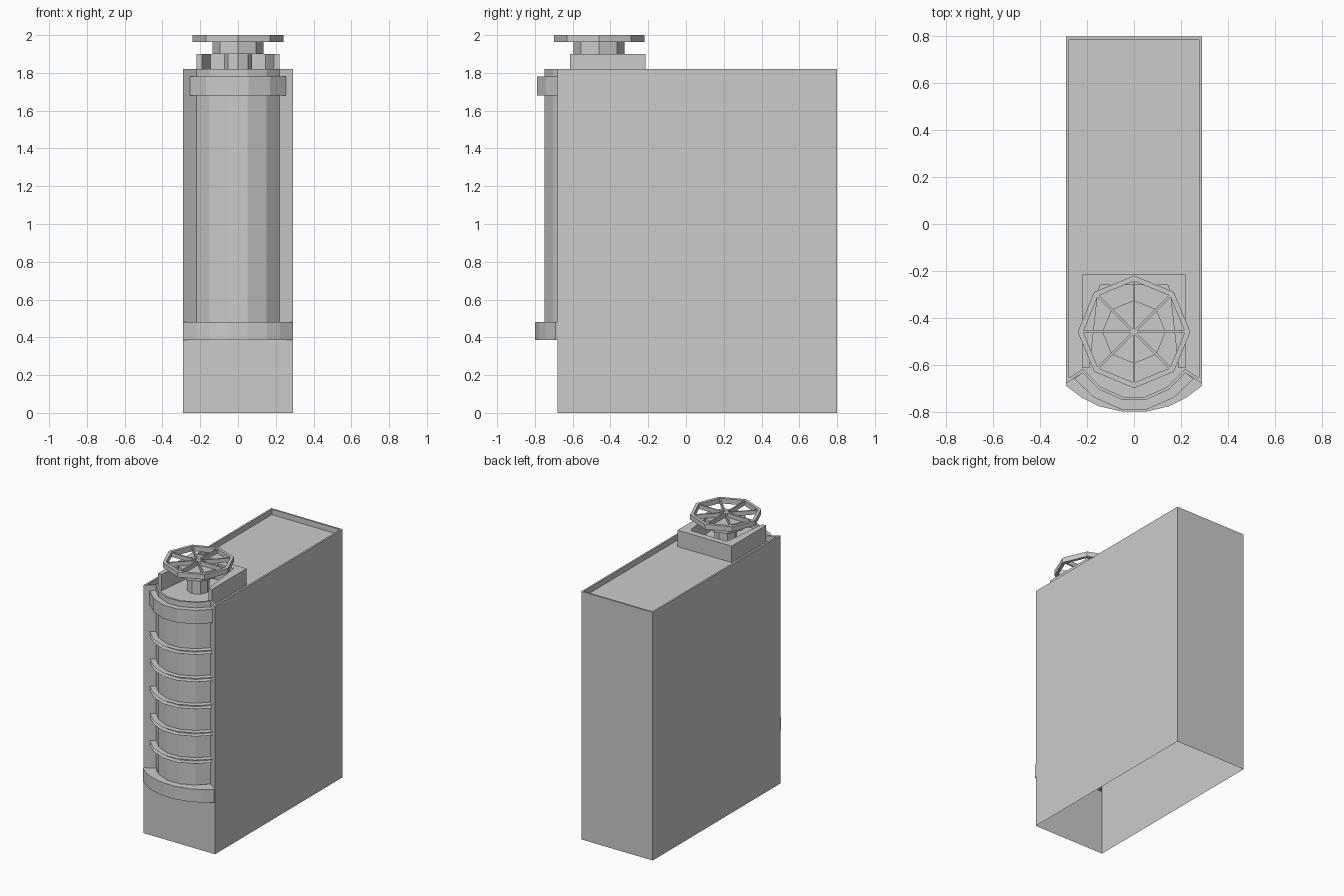
import bpy, bmesh, math
from mathutils import Vector

if "Cube" in bpy.data.objects:
    bpy.data.objects.remove(bpy.data.objects["Cube"])


def mesh(name, build):
    bm = bmesh.new()
    build(bm)
    bmesh.ops.recalc_face_normals(bm, faces=bm.faces)
    me = bpy.data.meshes.new(name)
    bm.to_mesh(me)
    bm.free()
    ob = bpy.data.objects.new(name, me)
    bpy.context.collection.objects.link(ob)
    return ob


def ring(bm, pts, z):
    return [bm.verts.new((x, y, z)) for x, y in pts]


def bridge(bm, a, b):
    n = len(a)
    for i in range(n):
        bm.faces.new((a[i], a[(i + 1) % n], b[(i + 1) % n], b[i]))


def prism(name, pts, z0, z1, caps=True):
    def build(bm):
        a, b = ring(bm, pts, z0), ring(bm, pts, z1)
        bridge(bm, a, b)
        if caps:
            bm.faces.new(a)
            bm.faces.new(b)
    return mesh(name, build)


def plate(name, pts, z):
    return mesh(name, lambda bm: bm.faces.new(ring(bm, pts, z)))


def inset(pts, d):
    # mitred offset toward the inside of a counter-clockwise loop
    out, n = [], len(pts)
    for i in range(n):
        p, q, r = (Vector(pts[k % n]) for k in (i - 1, i, i + 1))
        e, f = (q - p).normalized(), (r - q).normalized()
        n1, n2 = Vector((-e.y, e.x)), Vector((-f.y, f.x))
        out.append(tuple(q + (n1 + n2) * d / (1 + n1.dot(n2))))
    return out


def both(half):
    # mirror a right-hand half profile, running left to right
    return [(-x, y) for x, y in reversed(half)] + half


def octagon(r, cy=-0.46):
    return [(r * math.cos(i * math.pi / 4), cy + r * math.sin(i * math.pi / 4)) for i in range(8)]


bay = both([(0.05, -0.75), (0.15, -0.705), (0.22, -0.635)])
footprint = [(-0.29, -0.68)] + bay + [(0.29, -0.68), (0.29, 0.80), (-0.29, 0.80)]


# Tower shell with parapet and sunken roof
def tower(bm):
    inner = inset(footprint, 0.013)
    loops = [ring(bm, footprint, 0.48), ring(bm, footprint, 1.82),
             ring(bm, inner, 1.82), ring(bm, inner, 1.78)]
    for a, b in zip(loops, loops[1:]):
        bridge(bm, a, b)
    bm.faces.new(loops[-1])


mesh("tower_shell", tower)

# Ground floor, open underneath
prism("ground_floor_walls", [(-0.29, -0.68), (0.29, -0.68), (0.29, 0.8), (-0.29, 0.8)], 0, 0.48, caps=False)
for s, side in ((-1, "left"), (1, "right")):
    plate("niche_shelf_" + side, [(s * 0.29, -0.68), (s * 0.22, -0.635), (s * 0.178, -0.68)], 0.48)

# Canopy over the entrance
canopy = both([(0.05, -0.80), (0.15, -0.777), (0.22, -0.742), (0.29, -0.69), (0.287, -0.68)])
prism("entrance_canopy", canopy, 0.385, 0.48)

# Cornice and paired thin floor ledges wrapping the bay
ledge = both([(0.056, -0.79), (0.17, -0.74), (0.255, -0.66)]) + list(reversed(bay))
prism("bay_cornice", ledge, 1.68, 1.78)
for i in range(5):
    z = 0.68 + 0.2 * i
    plate(f"floor_ledge_upper_{i + 1}", ledge, z)
    plate(f"floor_ledge_lower_{i + 1}", ledge, z - 0.025)

# Rooftop screen wall, open at the front
screen = [(-0.22, -0.615), (-0.19, -0.615), (-0.155, -0.30), (-0.145, -0.26), (0.145, -0.26), (0.155, -0.30),
          (0.19, -0.615), (0.22, -0.615), (0.22, -0.215), (-0.22, -0.215)]
prism("roof_screen_wall", screen, 1.78, 1.90)

# Column, hub and spoked wheel
prism("wheel_column", octagon(0.075), 1.78, 1.92)
prism("wheel_hub", octagon(0.135), 1.90, 1.963)


def rim(bm):
    outer, inner = octagon(0.24), octagon(0.217)
    loops = [ring(bm, outer, 1.963), ring(bm, outer, 2.0), ring(bm, inner, 2.0), ring(bm, inner, 1.963)]
    for i in range(4):
        bridge(bm, loops[i], loops[(i + 1) % 4])


mesh("wheel_rim", rim)
for i in range(4):
    a = i * math.pi / 4
    u, v = Vector((math.cos(a), math.sin(a))) * 0.222, Vector((-math.sin(a), math.cos(a))) * 0.005
    c = Vector((0, -0.46))
    prism(f"wheel_spoke_{i + 1}", [tuple(c + p) for p in (-u - v, u - v, u + v, v - u)], 1.966, 1.997)
